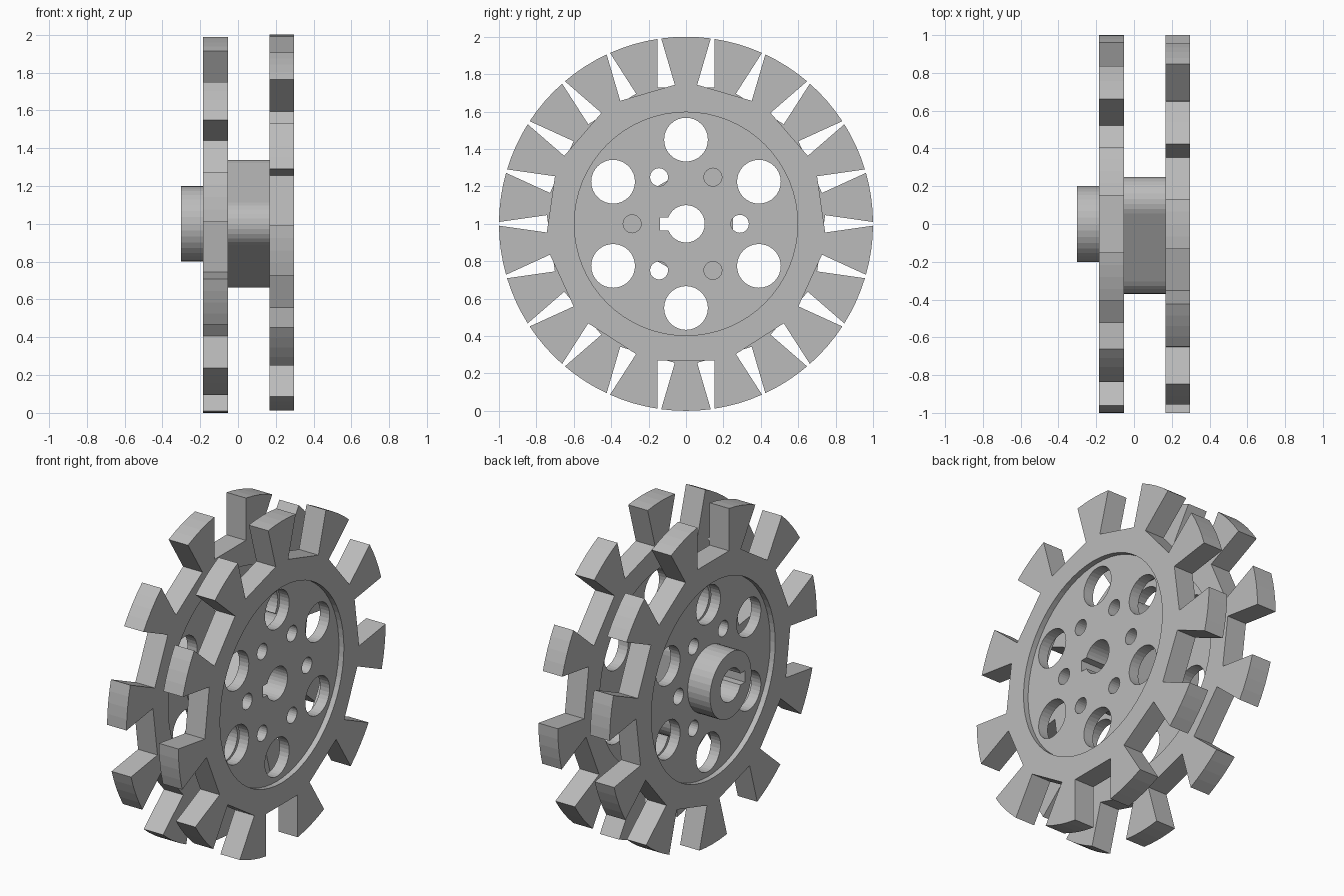
import bpy, bmesh, math
from mathutils import Matrix

if "Cube" in bpy.data.objects:
    bpy.data.objects.remove(bpy.data.objects["Cube"])

grey = bpy.data.materials.new("plain grey")
grey.diffuse_color = (0.5, 0.5, 0.5, 1)
grey.use_nodes = True
grey.node_tree.nodes["Principled BSDF"].inputs["Base Color"].default_value = grey.diffuse_color

# local x -> world y, local y -> world z, extrusion -> world x, axis at z = 1
AXIS = Matrix(((0, 0, 1, 0), (1, 0, 0, 0), (0, 1, 0, 1), (0, 0, 0, 1)))
N = 11
PITCH = 2 * math.pi / N


def polar(r, a, cy=0, cz=0):
    return (cy + r * math.cos(a), cz + r * math.sin(a))


def circle(r, n=32, cy=0, cz=0):
    return [polar(r, 2 * math.pi * i / n, cy, cz) for i in range(n)]


def ring_of_holes(r, dist, start, n):
    return [circle(r, n, *polar(dist, math.radians(start + 60 * k))) for k in range(6)]


def plate(name, outlines, x0, x1):
    """Extrude a flat outline (first) with holes (rest) from x0 to x1."""
    cu = bpy.data.curves.new(name, 'CURVE')
    cu.dimensions = '2D'
    cu.fill_mode = 'BOTH'
    cu.extrude = (x1 - x0) / 2
    for pts in outlines:
        sp = cu.splines.new('POLY')
        sp.points.add(len(pts) - 1)
        for p, (a, b) in zip(sp.points, pts):
            p.co = (a, b, 0, 1)
        sp.use_cyclic_u = True
    tmp = bpy.data.objects.new(name + "_curve", cu)
    bpy.context.collection.objects.link(tmp)
    dg = bpy.context.evaluated_depsgraph_get()
    me = bpy.data.meshes.new_from_object(tmp.evaluated_get(dg))
    bpy.data.objects.remove(tmp)
    me.transform(Matrix.Translation(((x0 + x1) / 2, 0, 0)) @ AXIS)
    bm = bmesh.new()
    bm.from_mesh(me)
    bmesh.ops.remove_doubles(bm, verts=bm.verts, dist=1e-5)
    bmesh.ops.recalc_face_normals(bm, faces=bm.faces)
    for f in bm.faces:
        f.smooth = False
    bm.to_mesh(me)
    bm.free()
    me.materials.clear()
    me.materials.append(grey)
    me.name = name
    ob = bpy.data.objects.new(name, me)
    bpy.context.collection.objects.link(ob)
    return ob


def toothed_outline(first):
    """Eleven teeth separated by straight-sided slots with flat floors."""
    half, floor = 0.152, 0.73
    edge = PITCH / 2 - math.asin(half)
    corner_r, corner_a = math.hypot(half, floor), math.atan2(half, floor)
    pts = []
    for k in range(N):
        c = first + k * PITCH
        pts.append(polar(corner_r, c - PITCH / 2 + corner_a))
        pts += [polar(1, c - edge + 2 * edge * i / 4) for i in range(5)]
        pts.append(polar(corner_r, c + PITCH / 2 - corner_a))
    return pts


# keyed shaft bore
key = math.asin(0.35)
bore = [polar(0.1, -math.pi + key + (2 * math.pi - 2 * key) * i / 28) for i in range(29)]
bore += [(-0.138, 0.035), (-0.138, -0.035)]

# two wheels: thick toothed rim with a thinner recessed web
holes = ring_of_holes(0.117, 0.45, 30, 32) + ring_of_holes(0.048, 0.288, 0, 24)
top = math.pi / 2
for side, x0, first in (("left", -0.184, top + PITCH / 2), ("right", 0.166, top)):
    x1 = x0 + 0.131
    plate(side + "_toothed_rim", [toothed_outline(first), circle(0.597, 64)], x0, x1)
    plate(side + "_web", [circle(0.597, 64), bore] + holes, x0 + 0.033, x1 - 0.033)

# rounded triangular spacer between the webs
tri = []
for mid in (60, 180, 300):
    cy, cz = polar(0.24, math.radians(mid))
    tri += [polar(0.13, math.radians(mid - 60 + 12 * i), cy, cz) for i in range(11)]
plate("triangular_spacer", [tri, bore], -0.086, 0.199)

# round shaft hub on the left
plate("shaft_hub", [circle(0.2, 36), bore], -0.302, -0.151)
